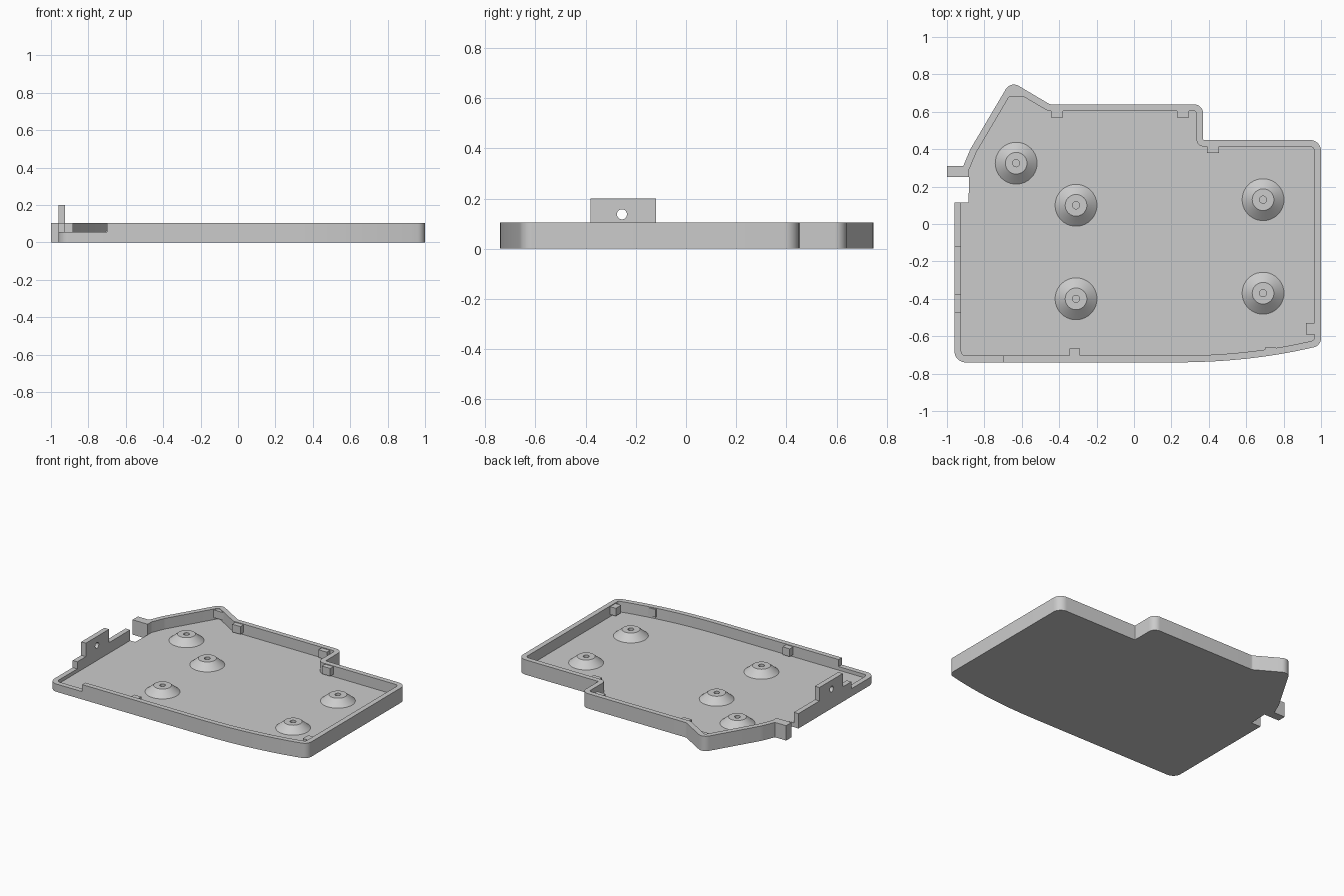
import bpy, bmesh, math
from mathutils import Vector

cube = bpy.data.objects.get("Cube")
if cube:
    bpy.data.objects.remove(cube, do_unlink=True)

grey = bpy.data.materials.new("matte grey")
grey.use_nodes = True
COLOUR = (0.6, 0.6, 0.6, 1)
grey.diffuse_color = COLOUR
grey.node_tree.nodes["Principled BSDF"].inputs["Base Color"].default_value = COLOUR

WALL, FLOOR, LOW, HIGH = 0.036, 0.03, 0.055, 0.105


def finish(bm, name):
    bmesh.ops.recalc_face_normals(bm, faces=bm.faces)
    mesh = bpy.data.meshes.new(name)
    bm.to_mesh(mesh)
    bm.free()
    obj = bpy.data.objects.new(name, mesh)
    bpy.context.collection.objects.link(obj)
    mesh.materials.append(grey)
    bpy.ops.object.select_all(action='DESELECT')
    obj.select_set(True)
    bpy.context.view_layer.objects.active = obj
    bpy.ops.object.shade_smooth_by_angle(angle=math.radians(25))
    return obj


def prism(name, pts, z0, z1):
    bm = bmesh.new()
    face = bm.faces.new([bm.verts.new((p[0], p[1], z0)) for p in pts])
    top = bmesh.ops.extrude_face_region(bm, geom=[face])["geom"]
    bmesh.ops.translate(bm, vec=(0, 0, z1 - z0),
                        verts=[g for g in top if isinstance(g, bmesh.types.BMVert)])
    # keep the bottom cap, so the prism is closed
    if not face.is_valid:
        bmesh.ops.holes_fill(bm, edges=bm.edges)
    return finish(bm, name)


def box(name, x0, x1, y0, y1, z0, z1):
    return prism(name, [(x0, y0), (x1, y0), (x1, y1), (x0, y1)], z0, z1)


def arc_corner(a, p, b, r, steps=8):
    """Points of a tangent arc replacing corner p between a and b."""
    a, p, b = Vector(a), Vector(p), Vector(b)
    u, v = (a - p).normalized(), (b - p).normalized()
    half = u.angle(v) / 2
    centre = p + (u + v).normalized() * r / math.sin(half)
    reach = r / math.tan(half)
    s, e = p + u * reach - centre, p + v * reach - centre
    start = math.atan2(s.y, s.x)
    sweep = math.atan2(s.x * e.y - s.y * e.x, s.dot(e))
    return [centre + r * Vector((math.cos(start + sweep * i / steps),
                                 math.sin(start + sweep * i / steps)))
            for i in range(steps + 1)]


def rounded(path):
    """Round every inner point of an open path of (x, y, radius)."""
    out = []
    for i, (x, y, r) in enumerate(path):
        if r:
            out += arc_corner(path[i - 1][:2], (x, y), path[i + 1][:2], r)
        else:
            out.append(Vector((x, y)))
    return out


def offset(pts, d):
    """Shift an open path to its left by d with mitred joints."""
    out = []
    for i, p in enumerate(pts):
        dirs = []
        if i > 0:
            dirs.append((p - pts[i - 1]).normalized())
        if i < len(pts) - 1:
            dirs.append((pts[i + 1] - p).normalized())
        normals = [Vector((-t.y, t.x)) for t in dirs]
        m = sum(normals, Vector((0, 0))).normalized()
        out.append(p + m * d / m.dot(normals[0]))
    return out


def wall(name, path, top):
    """Solid wall strip along a path; returns its inner line."""
    outer = rounded(path)
    inner = offset(outer, WALL)
    bm = bmesh.new()
    rings = []
    for o, i in zip(outer, inner):
        rings.append([bm.verts.new((p.x, p.y, z))
                      for p, z in ((o, 0), (o, top), (i, top), (i, 0))])
    for a, b in zip(rings, rings[1:]):
        for k in range(4):
            n = (k + 1) % 4
            bm.faces.new((a[k], a[n], b[n], b[k]))
    bm.faces.new(rings[0])
    bm.faces.new(rings[-1])
    finish(bm, name)
    return inner


# Perimeter wall, running counter-clockwise from the gap on the right side
bowed = []
for i in range(11):
    t = i / 11
    bowed.append((0.2 + 0.8 * t, -0.74 + 0.09 * t ** 2.2, 0))
right_line = wall("right_wall", [(-0.96, 0.115, 0), (-0.96, -0.475, 0)], HIGH)
low_line = wall("low_corner_wall",
                [(-0.96, -0.475, 0), (-0.96, -0.74, 0.06), (-0.7, -0.74, 0)], LOW)
main_line = wall("main_wall", [(-0.7, -0.74, 0)] + bowed + [
    (1.0, -0.65, 0.05), (1.0, 0.45, 0.06), (0.37, 0.45, 0.004),
    (0.37, 0.64, 0.05), (-0.45, 0.64, 0.02), (-0.66, 0.764, 0.05),
    (-0.875, 0.4, 0.15), (-0.917, 0.3, 0.03), (-0.917, 0.25, 0)], HIGH)

# Floor fills the inside of the walls and reaches into the gap
prism("floor", right_line + low_line[1:] + main_line[1:] + [Vector((-0.885, 0.115))],
      0, FLOOR)

# Stub beside the gap
box("gap_stub", -1.0, -0.91, 0.25, 0.31, 0, HIGH)

# Raised tab with a through hole
tab = box("side_tab", -0.96, -0.96 + WALL, -0.38, -0.12, HIGH, 0.2)
bpy.ops.mesh.primitive_cylinder_add(vertices=32, radius=0.02, depth=0.2,
                                    location=(-0.94, -0.255, 0.137),
                                    rotation=(0, math.pi / 2, 0))
cutter = bpy.context.object
cutter.name = "tab_hole_cutter"
cutter.hide_render = True
cut = tab.modifiers.new("hole", 'BOOLEAN')
cut.operation = 'DIFFERENCE'
cut.solver = 'EXACT'
cut.object = cutter
bpy.context.view_layer.objects.active = tab
bpy.ops.object.modifier_apply(modifier=cut.name)
bpy.data.objects.remove(cutter, do_unlink=True)

# Conical screw bosses with blind holes
PROFILE = [(0.112, FLOOR), (0.058, 0.075), (0.019, 0.075), (0.019, 0.035), (0, 0.035)]
for n, (x, y) in enumerate([(-0.63, 0.325), (-0.31, 0.1), (-0.31, -0.4),
                            (0.69, 0.13), (0.69, -0.37)]):
    bm = bmesh.new()
    vs = [bm.verts.new((r, 0, z)) for r, z in PROFILE]
    es = [bm.edges.new(pair) for pair in zip(vs, vs[1:])]
    bmesh.ops.spin(bm, geom=vs + es, cent=(0, 0, 0), axis=(0, 0, 1),
                   angle=math.tau, steps=40)
    bmesh.ops.remove_doubles(bm, verts=bm.verts, dist=0.0005)
    bmesh.ops.translate(bm, verts=bm.verts, vec=(x, y, 0))
    finish(bm, f"screw_boss_{n + 1}")

# Snap clips on the inner wall faces
CLIPS = [(-0.445, -0.38, 0.57, 0.61), (0.23, 0.295, 0.57, 0.61),
         (0.39, 0.455, 0.38, 0.42), (0.92, 0.97, -0.59, -0.53),
         (-0.345, -0.29, -0.71, -0.665), (0.7, 0.76, -0.69, -0.66)]
for n, c in enumerate(CLIPS):
    box(f"snap_clip_{n + 1}", *c, 0.045, 0.1)
prism("peak_clip", [(-0.675, 0.68), (-0.59, 0.68), (-0.642, 0.715)], 0.045, 0.1)
